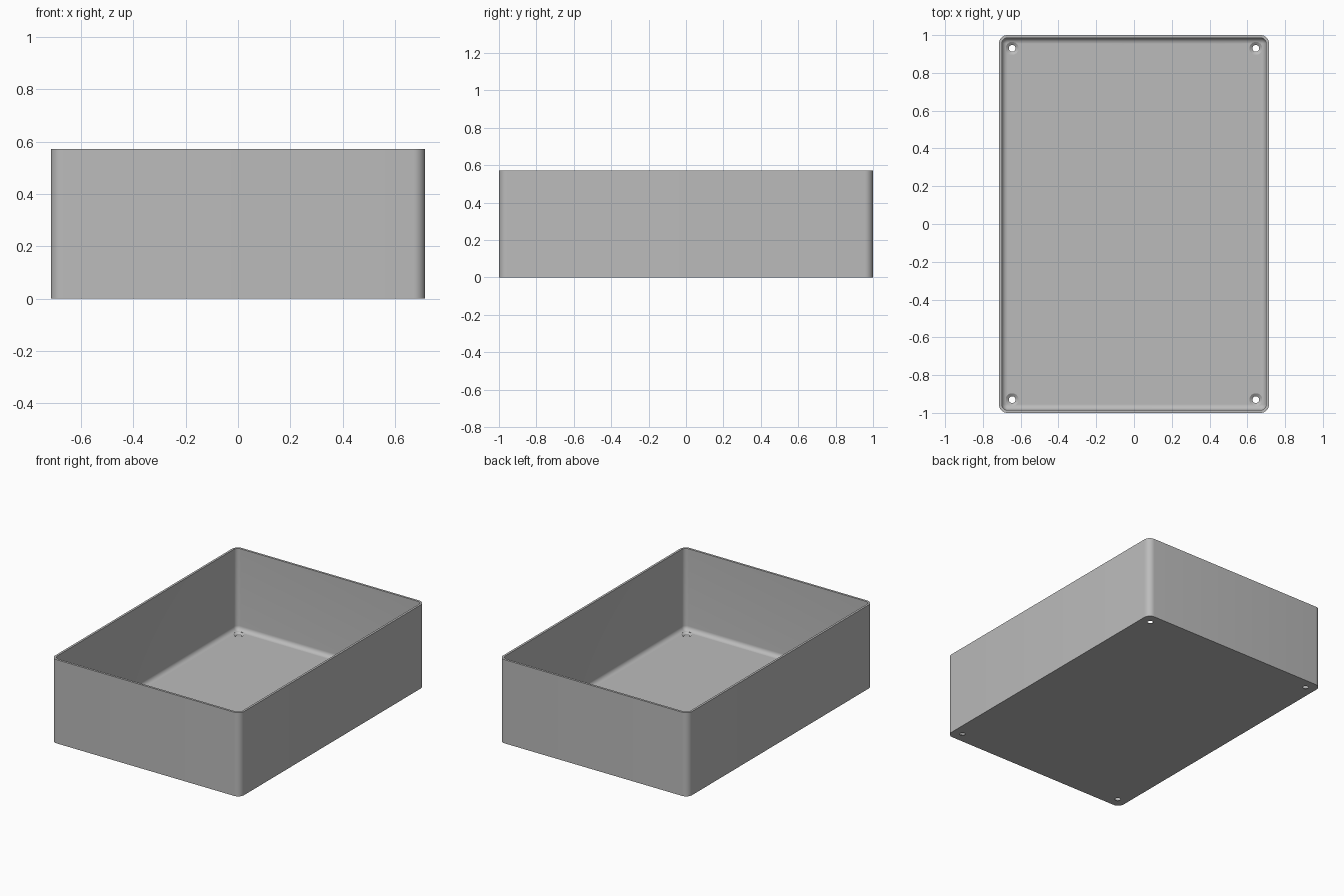
import bpy, bmesh, math

cube = bpy.data.objects.get("Cube")
if cube:
    bpy.data.objects.remove(cube, do_unlink=True)

HX, HY, H = 0.715, 1.0, 0.572      # outer half sizes and height
WALL, FLOOR = 0.015, 0.015
CORNER, FILLET = 0.045, 0.03
HOLE_X, HOLE_Y = 0.645, 0.93

grey = bpy.data.materials.new("plain grey")
grey.use_nodes = True
colour = (0.5, 0.5, 0.5, 1)
grey.diffuse_color = colour
grey.node_tree.nodes["Principled BSDF"].inputs["Base Color"].default_value = colour


def rounded_loop(bm, inset, z, steps=8):
    """Ring of vertices round a rounded rectangle, inset from the outer wall."""
    r = max(CORNER - inset, 0.001)
    ring = []
    for k, (sx, sy) in enumerate([(1, 1), (-1, 1), (-1, -1), (1, -1)]):
        cx, cy = sx * (HX - inset - r), sy * (HY - inset - r)
        for i in range(steps + 1):
            a = math.pi / 2 * (k + i / steps)
            ring.append(bm.verts.new((cx + r * math.cos(a), cy + r * math.sin(a), z)))
    return ring


def skin(bm, rings):
    """Join successive rings with quads and cap both ends."""
    n = len(rings[0])
    for a, b in zip(rings, rings[1:]):
        for i in range(n):
            j = (i + 1) % n
            bm.faces.new((a[i], a[j], b[j], b[i]))
    bm.faces.new(rings[0][::-1])
    bm.faces.new(rings[-1])
    bmesh.ops.recalc_face_normals(bm, faces=bm.faces)


def make_object(name, bm):
    mesh = bpy.data.meshes.new(name)
    bm.to_mesh(mesh)
    bm.free()
    mesh.materials.append(grey)
    obj = bpy.data.objects.new(name, mesh)
    bpy.context.collection.objects.link(obj)
    return obj


# Open box: outer wall, rim, inner wall, floor fillet and floor
bm = bmesh.new()
rings = [rounded_loop(bm, 0, 0), rounded_loop(bm, 0, H), rounded_loop(bm, WALL, H)]
for i in range(9):
    a = math.pi / 2 * i / 8
    rings.append(rounded_loop(bm, WALL + FILLET * (1 - math.cos(a)),
                              FLOOR + FILLET * (1 - math.sin(a))))
skin(bm, rings)
box = make_object("open_box", bm)

# Countersunk screw holes in the four floor corners
profile = [(0.018, -0.05), (0.018, 0.004), (0.034, FLOOR), (0.034, 0.08)]
bm = bmesh.new()
for sx in (-1, 1):
    for sy in (-1, 1):
        skin(bm, [[bm.verts.new((sx * HOLE_X + r * math.cos(math.tau * i / 32),
                                 sy * HOLE_Y + r * math.sin(math.tau * i / 32), z))
                   for i in range(32)] for r, z in profile])
cutter = make_object("screw_hole_cutter", bm)
cutter.hide_render = True

cut = box.modifiers.new("screw_holes", 'BOOLEAN')
cut.operation = 'DIFFERENCE'
cut.solver = 'EXACT'
cut.object = cutter
bpy.ops.object.select_all(action='DESELECT')
bpy.context.view_layer.objects.active = box
box.select_set(True)
bpy.ops.object.modifier_apply(modifier=cut.name)
bpy.data.objects.remove(cutter, do_unlink=True)
bpy.ops.object.shade_smooth_by_angle(angle=math.radians(30))
